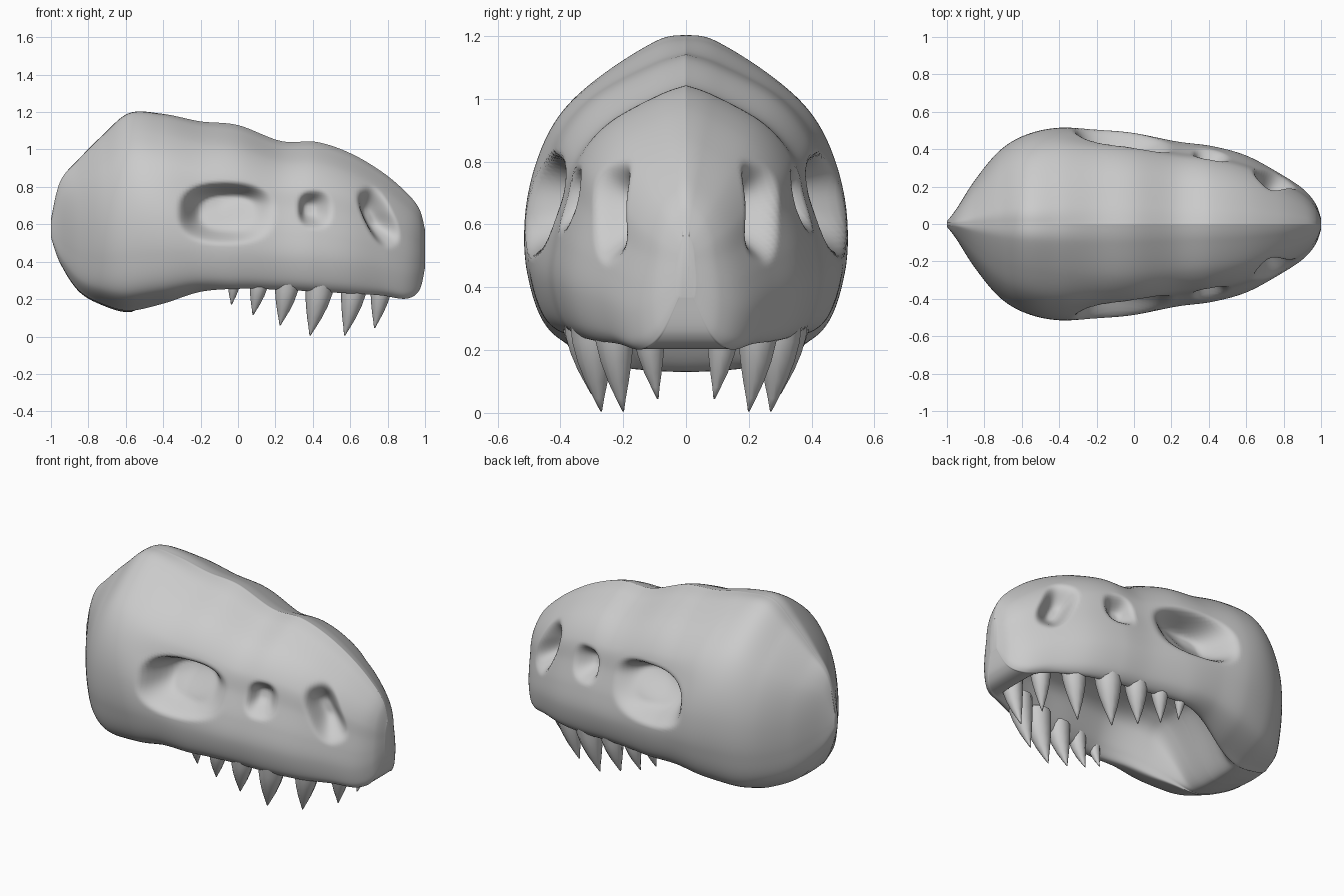
import bpy, bmesh, math
from mathutils import Vector

if "Cube" in bpy.data.objects:
    bpy.data.objects.remove(bpy.data.objects["Cube"])


def spline(points, steps):
    """Catmull-Rom curve through tuples of any length."""
    pts = [Vector(p) for p in points]
    out = []
    for i in range(len(pts) - 1):
        p0, p1, p2 = pts[max(i - 1, 0)], pts[i], pts[i + 1]
        p3 = pts[min(i + 2, len(pts) - 1)]
        for k in range(steps):
            t = k / steps
            out.append(0.5 * (2 * p1 + (p2 - p0) * t + (2 * p0 - 5 * p1 + 4 * p2 - p3) * t * t
                              + (3 * p1 - p0 - 3 * p2 + p3) * t ** 3))
    return out + [pts[-1]]


def smooth(a, b, x):
    t = min(max((x - a) / (b - a), 0), 1)
    return t * t * (3 - 2 * t)


def loft(name, rings):
    bm = bmesh.new()
    rows = [[bm.verts.new(p) for p in ring] for ring in rings]
    for a, b in zip(rows, rows[1:]):
        n = len(a)
        for i in range(n):
            bm.faces.new((a[i], a[(i + 1) % n], b[(i + 1) % n], b[i]))
    bm.faces.new(rows[0])
    bm.faces.new(rows[-1])
    bmesh.ops.recalc_face_normals(bm, faces=bm.faces)
    me = bpy.data.meshes.new(name)
    bm.to_mesh(me)
    bm.free()
    ob = bpy.data.objects.new(name, me)
    bpy.context.collection.objects.link(ob)
    bpy.ops.object.select_all(action='DESELECT')
    ob.select_set(True)
    bpy.context.view_layer.objects.active = ob
    bpy.ops.object.shade_smooth_by_angle(angle=math.radians(60))
    return ob


# Skull stations along x: x, underside z, top z, half width
stations = [(-1, .53, .63, .015), (-.95, .39, .83, .08), (-.85, .24, .95, .235), (-.72, .165, 1.08, .39),
            (-.58, .13, 1.195, .475), (-.4, .165, 1.19, .515), (-.2, .235, 1.15, .505), (0, .255, 1.13, .485),
            (.23, .25, 1.045, .44), (.42, .24, 1.04, .415), (.6, .23, .98, .365), (.77, .22, .88, .275),
            (.9, .205, .77, .19), (.97, .25, .68, .11), (1, .37, .57, .03)]

# Half cross-sections (width factor, height factor): round braincase, cheeky snout
rear = [(.45, .015), (.82, .1), (.97, .28), (1, .47), (.93, .64), (.77, .78), (.51, .89), (.18, .985), (0, 1)]
snout = [(.78, 0), (.92, .06), (1, .22), (.97, .38), (.88, .55), (.8, .71), (.58, .85), (.21, .96), (0, 1)]
mouth = [(0, 1), (.4, .96), (.7, .75), (.86, .2)]  # part of mouth width, part of mouth depth

# Sockets: x, z, radius x, radius z, tilt, depth inwards, depth backwards
sockets = [(-.06, .66, .245, .155, 0, .18, 0),
           (.41, .68, .09, .1, 0, .085, .03),
           (.75, .64, .075, .17, .45, .1, .05)]


def carve(p):
    """Press the sockets into the side of the skull."""
    x, y, z = p
    dx = dy = 0
    for cx, cz, rx, rz, tilt, depth, back in sockets:
        u = (x - cx) * math.cos(tilt) + (z - cz) * math.sin(tilt)
        v = -(x - cx) * math.sin(tilt) + (z - cz) * math.cos(tilt)
        r = (abs(u / rx) ** 2.6 + abs(v / rz) ** 2.6) ** (1 / 2.6)
        k = 1 - smooth(.55 if rx > .2 else .2, 1.1, r)
        if rx > .2:  # the eye socket is shallower towards the front and bottom
            k *= .55 + .45 * smooth(-.13, .07, v - .35 * u)
            k *= 1 - .4 * smooth(-.05, .22, u)
        dx -= back * k
        dy -= depth * k
    return (x + dx, max(y + dy, .01), z)


N = 10
rings = []
for x, zb, zt, w in spline(stations, 12):
    m = smooth(-.55, 0, x)
    d = .27 * smooth(-.58, -.3, x) * (1 - smooth(.62, .86, x))
    h = zt - zb
    outer = [(a[0] + (b[0] - a[0]) * m, a[1] + (b[1] - a[1]) * m) for a, b in zip(rear, snout)]
    f0, t0 = outer[0]
    half = [(w * f * f0, zb + d * g + h * t0 * f * f) for f, g in mouth] + [(w * f, zb + h * t) for f, t in outer]
    curve = spline(half, N)
    right = []
    for j, (y, z) in enumerate(curve):
        p = (x, max(y, 0), z)
        right.append(carve(p) if 5 * N < j < len(curve) - N else p)
    rings.append(right + [(a, -b, c) for a, b, c in right[-2:0:-1]])
loft("skull", rings)

# Teeth: base x, base y, radius, tip x, tip z
teeth = [(-.02, .365, .036, -.035, .17), (.115, .35, .052, .08, .115), (.265, .33, .068, .225, .06),
         (.44, .3, .08, .385, .005), (.625, .23, .074, .57, .005), (.77, .12, .062, .73, .045)]
for i, (bx, by, r, tx, tz) in enumerate(teeth):
    for side in (1, -1):
        tooth = []
        for s in (0, .3, .5, .7, .87, 1):
            rad = max(r * (1 - s ** 1.9), .003)
            cx, cy, cz = bx + (tx - bx) * s ** 1.6, by - .03 * s * s, .32 + (tz - .32) * s
            tooth.append([(cx + rad * math.cos(a), side * (cy + rad * .95 * math.sin(a)), cz)
                          for a in (k * math.tau / 10 for k in range(10))])
        loft(f"tooth_{i + 1}_{'left' if side > 0 else 'right'}", tooth)
